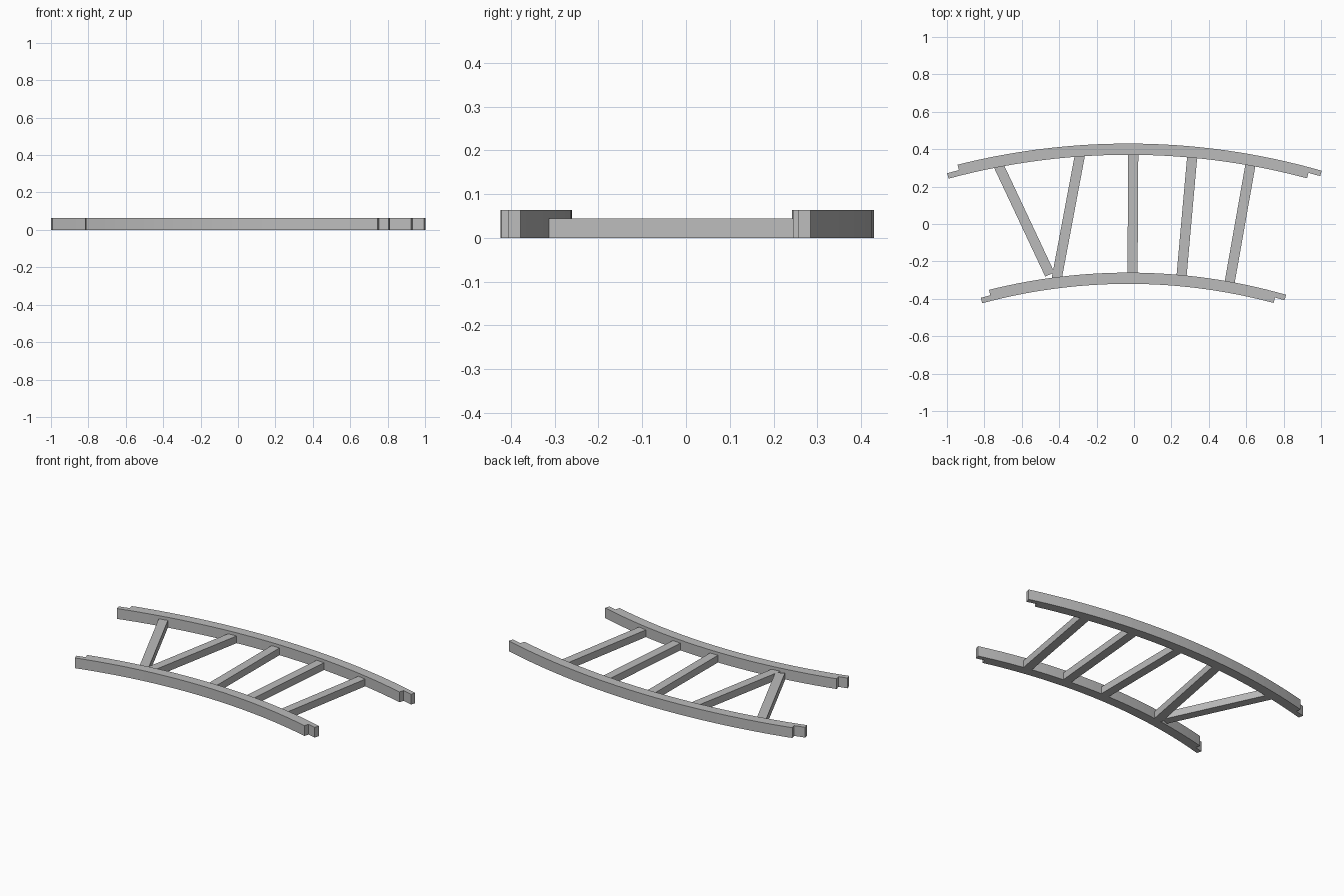
import bpy
from math import sin, cos, radians, hypot
from mathutils import Vector

cube = bpy.data.objects.get("Cube")
if cube:
    bpy.data.objects.remove(cube)

CENTRE = Vector((-0.03, -3.32))   # shared centre of both rail arcs
RAIL_H, RUNG_H = 0.063, 0.044
WIDTH = 0.06                      # rail width, split into two lapped halves
STEPS = 30

grey = bpy.data.materials.new("plain grey")
grey.use_nodes = True
grey.diffuse_color = (0.5, 0.5, 0.5, 1)
grey.node_tree.nodes["Principled BSDF"].inputs["Base Color"].default_value = (0.5, 0.5, 0.5, 1)


def prism(name, outline, height):
    """Extrude a counter-clockwise plan outline up from the ground."""
    n = len(outline)
    verts = [(p[0], p[1], z) for z in (0, height) for p in outline]
    faces = [list(range(n))[::-1], list(range(n, 2 * n))]
    faces += [(i, (i + 1) % n, n + (i + 1) % n, n + i) for i in range(n)]
    mesh = bpy.data.meshes.new(name)
    mesh.from_pydata(verts, [], faces)
    mesh.materials.append(grey)
    obj = bpy.data.objects.new(name, mesh)
    bpy.context.collection.objects.link(obj)
    return obj


def arc(radius, start, end):
    """Points along a rail arc, angles in degrees right of the +y axis."""
    angles = [radians(start + (end - start) * i / STEPS) for i in range(STEPS + 1)]
    return [CENTRE + radius * Vector((sin(a), cos(a))) for a in angles]


# Curved rails: the back half is shifted round the arc to form lap joints
for name, radius in (("back_rail", 3.75), ("front_rail", 3.06)):
    inner, middle = radius - WIDTH, radius - WIDTH / 2
    outline = arc(inner, -15.1, 15)
    outline += [arc(middle, 15, 16)[0]]
    outline += [arc(middle, 15, 16)[-1]]
    outline += arc(radius, 16, -14.1)
    outline += [arc(middle, -14.1, -15.1)[0], arc(middle, -14.1, -15.1)[-1]]
    prism(name, outline, RAIL_H)

# Straight rungs: front end, back end
rungs = {
    "diagonal_brace": ((-0.45, -0.27), (-0.725, 0.315)),
    "right_rung": ((-0.413, -0.29), (-0.288, 0.375)),
    "middle_rung": ((-0.008, -0.27), (-0.004, 0.38)),
    "left_rung": ((0.254, -0.28), (0.312, 0.37)),
    "outer_left_rung": ((0.51, -0.32), (0.625, 0.33)),
}
for name, (a, b) in rungs.items():
    a, b = Vector(a), Vector(b)
    along = (b - a).normalized()
    side = Vector((along.y, -along.x)) * 0.027
    prism(name, [a - side, a + side, b + side, b - side], RUNG_H)
